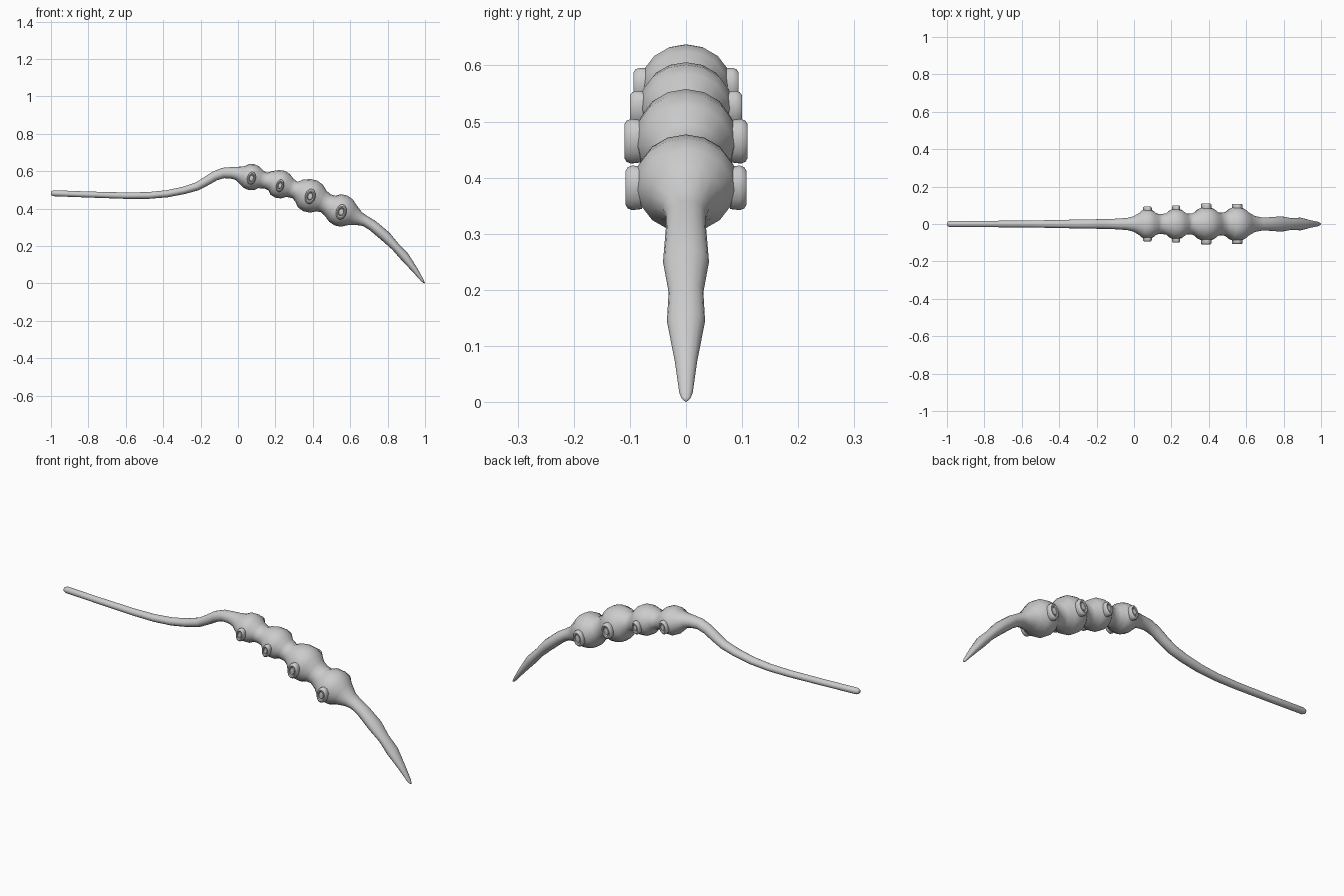
import bpy, bmesh
from math import sin, cos, pi, sqrt, radians
from mathutils import Vector

if "Cube" in bpy.data.objects:
    bpy.data.objects.remove(bpy.data.objects["Cube"])


def finish(bm, name, angle):
    bmesh.ops.recalc_face_normals(bm, faces=bm.faces)
    mesh = bpy.data.meshes.new(name)
    bm.to_mesh(mesh)
    bm.free()
    ob = bpy.data.objects.new(name, mesh)
    bpy.context.collection.objects.link(ob)
    bpy.ops.object.select_all(action='DESELECT')
    ob.select_set(True)
    bpy.context.view_layer.objects.active = ob
    bpy.ops.object.shade_smooth_by_angle(angle=radians(angle))
    return ob


def skin(bm, rings, cap_a=None, cap_b=None):
    n = len(rings[0])
    for a, b in zip(rings, rings[1:]):
        for i in range(n):
            j = (i + 1) % n
            bm.faces.new((a[i], a[j], b[j], b[i]))
    for ring, tip in ((rings[0], cap_a), (rings[-1], cap_b)):
        if tip is not None:
            v = bm.verts.new(tip)
            for i in range(n):
                bm.faces.new((ring[i], ring[(i + 1) % n], v))


# Bulbs: x, z, radius in profile, radius across
bulbs = [(.072, .568, .071, .080), (.225, .530, .076, .083),
         (.386, .468, .090, .092), (.550, .390, .087, .093)]
slopes = [Vector((.97, -.22)), Vector((.94, -.34)),
          Vector((.91, -.42)), Vector((.92, -.39))]

# Stations along the body: x, z, radius in profile, radius across
path = [(-.998, .482, .011, .011), (-.985, .482, .016, .016), (-.8, .475, .016, .017),
        (-.6, .469, .017, .018), (-.48, .470, .018, .020), (-.38, .479, .019, .022),
        (-.29, .497, .020, .024), (-.22, .518, .022, .025), (-.17, .546, .024, .026),
        (-.125, .574, .026, .027), (-.08, .590, .028, .029), (-.035, .591, .031, .033),
        (-.005, .588, .036, .040)]
for k, ((x, z, r, w), d) in enumerate(zip(bulbs, slopes)):
    for t in (-.72, -.4, 0, .4, .72):
        s = sqrt(1 - t * t)
        path.append((x + d.x * t * r, z + d.y * t * r, r * s, w * s))
    if k < 3:
        x2, z2, r2, w2 = bulbs[k + 1]
        path.append(((x + x2) / 2, (z + z2) / 2, .6 * r, .66 * w))
path += [(.648, .346, .037, .042), (.68, .333, .029, .036), (.72, .309, .029, .036),
         (.79, .250, .029, .041), (.842, .196, .023, .031), (.89, .144, .025, .034),
         (.945, .073, .016, .020), (.985, .017, .008, .012), (.992, .007, .005, .008)]

# Body swept along the curved spine
bm = bmesh.new()
rings = []
N = 16
for i, (x, z, r, w) in enumerate(path):
    a, b = path[max(i - 1, 0)], path[min(i + 1, len(path) - 1)]
    t = Vector((b[0] - a[0], b[1] - a[1])).normalized()
    rings.append([bm.verts.new((x - t.y * r * cos(q), w * sin(q), z + t.x * r * cos(q)))
                  for q in (2 * pi * k / N for k in range(N))])
skin(bm, rings, (-1, 0, .482), (1, 0, 0))
finish(bm, "segmented_body", 80)

# Oval studs on both sides of each bulb: x, z, half width, half height, outer y
studs = [(.072, .562, .023, .035, .094), (.225, .522, .021, .034, .100),
         (.386, .465, .028, .041, .110), (.552, .382, .028, .041, .108)]
profile = [(.95, -.030), (1, -.012), (.92, -.004), (.75, 0), (.58, -.002),
           (.50, -.008), (.42, -.003)]
lean = radians(14)
for k, (x, z, a, b, y) in enumerate(studs):
    for side, label in ((-1, "front"), (1, "back")):
        bm = bmesh.new()
        rings = []
        for f, h in profile:
            ring = []
            for q in (2 * pi * j / 16 for j in range(16)):
                u, v = a * f * cos(q), b * f * sin(q)
                ring.append(bm.verts.new((x + u * cos(lean) + v * sin(lean), side * (y + h),
                                          z - u * sin(lean) + v * cos(lean))))
            rings.append(ring)
        skin(bm, rings, None, (x, side * y, z))
        finish(bm, f"{label}_stud_{k + 1}", 40)
